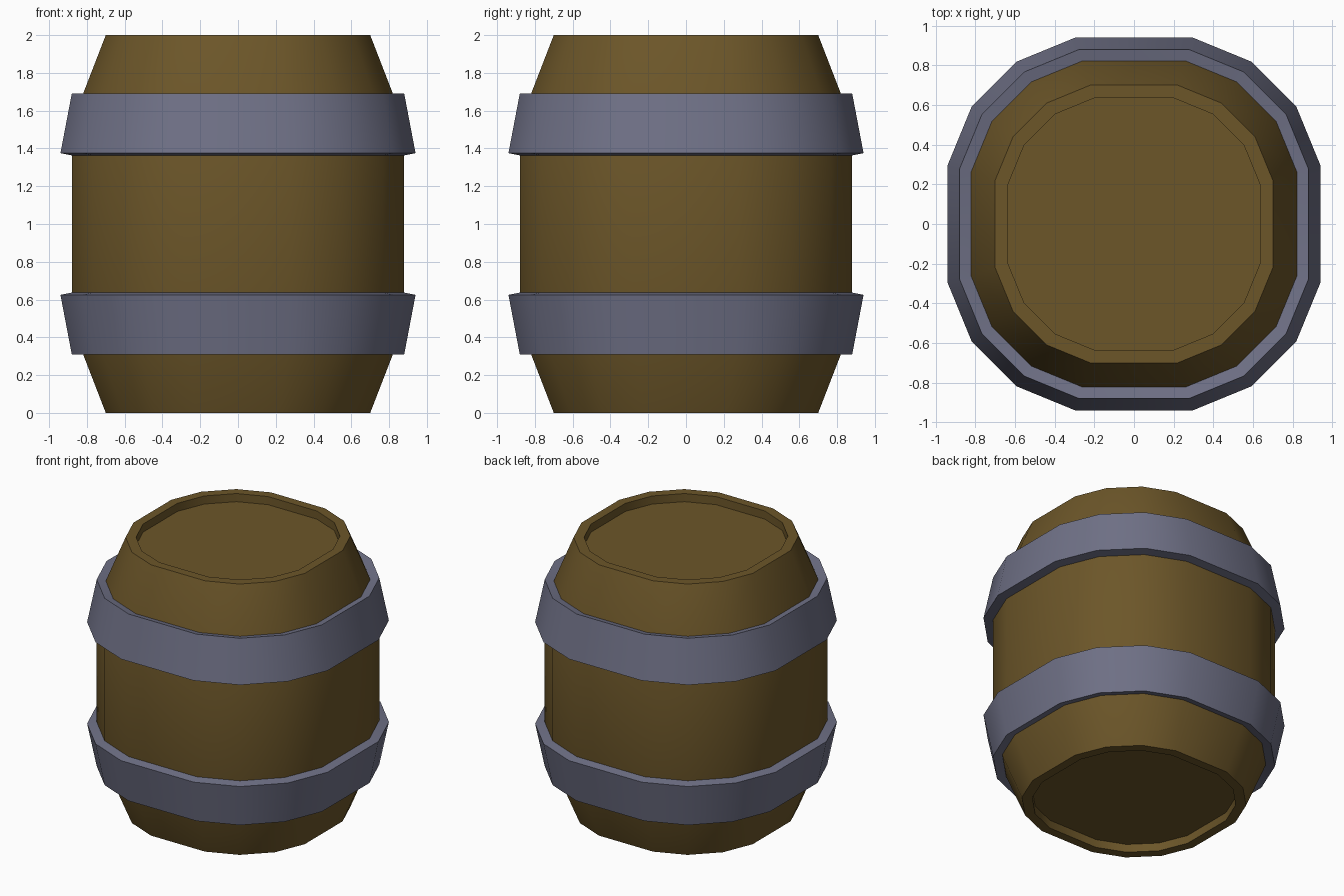
import bpy, bmesh, math

if "Cube" in bpy.data.objects:
    bpy.data.objects.remove(bpy.data.objects["Cube"])

# Rounded-square 16-sided cross-section, half width 1
QUAD = [(1, .316), (.872, .628), (.628, .872), (.316, 1)]
RING = QUAD + [(-x, y) for x, y in QUAD[::-1]]
RING += [(-x, -y) for x, y in RING]


def material(name, color):
    m = bpy.data.materials.new(name)
    m.diffuse_color = (*color, 1)
    m.use_nodes = True
    m.node_tree.nodes["Principled BSDF"].inputs["Base Color"].default_value = m.diffuse_color
    return m


def loft(name, profile, mat, closed):
    """Sweep a (half width, z) profile around the barrel cross-section."""
    bm = bmesh.new()
    rings = [[bm.verts.new((x * r, y * r, z)) for x, y in RING] for r, z in profile]
    pairs = list(zip(rings, rings[1:]))
    if closed:
        pairs.append((rings[-1], rings[0]))
    else:
        bm.faces.new(rings[0][::-1])
        bm.faces.new(rings[-1])
    n = len(RING)
    for a, b in pairs:
        for i in range(n):
            j = (i + 1) % n
            bm.faces.new((a[i], a[j], b[j], b[i]))
    bmesh.ops.recalc_face_normals(bm, faces=bm.faces[:])
    me = bpy.data.meshes.new(name)
    bm.to_mesh(me)
    bm.free()
    me.materials.append(mat)
    ob = bpy.data.objects.new(name, me)
    bpy.context.collection.objects.link(ob)
    bpy.ops.object.select_all(action='DESELECT')
    ob.select_set(True)
    bpy.context.view_layer.objects.active = ob
    bpy.ops.object.shade_smooth_by_angle(angle=math.radians(30))
    return ob


def flip(profile):
    return [(r, 2 - z) for r, z in profile]


wood = material("wood", (.15, .093, .022))
metal = material("metal", (.16, .165, .24))

# Wooden body with recessed lids at both ends
lower = [(.635, .06), (.635, 0), (.70, 0), (.82, .31), (.88, .635)]
loft("barrel_body", lower + flip(lower)[::-1], wood, False)

# Metal hoops, mirrored about mid height
hoop = [(.82, .325), (.88, .31), (.94, .625), (.88, .637)]
loft("lower_hoop", hoop, metal, True)
loft("upper_hoop", flip(hoop), metal, True)
